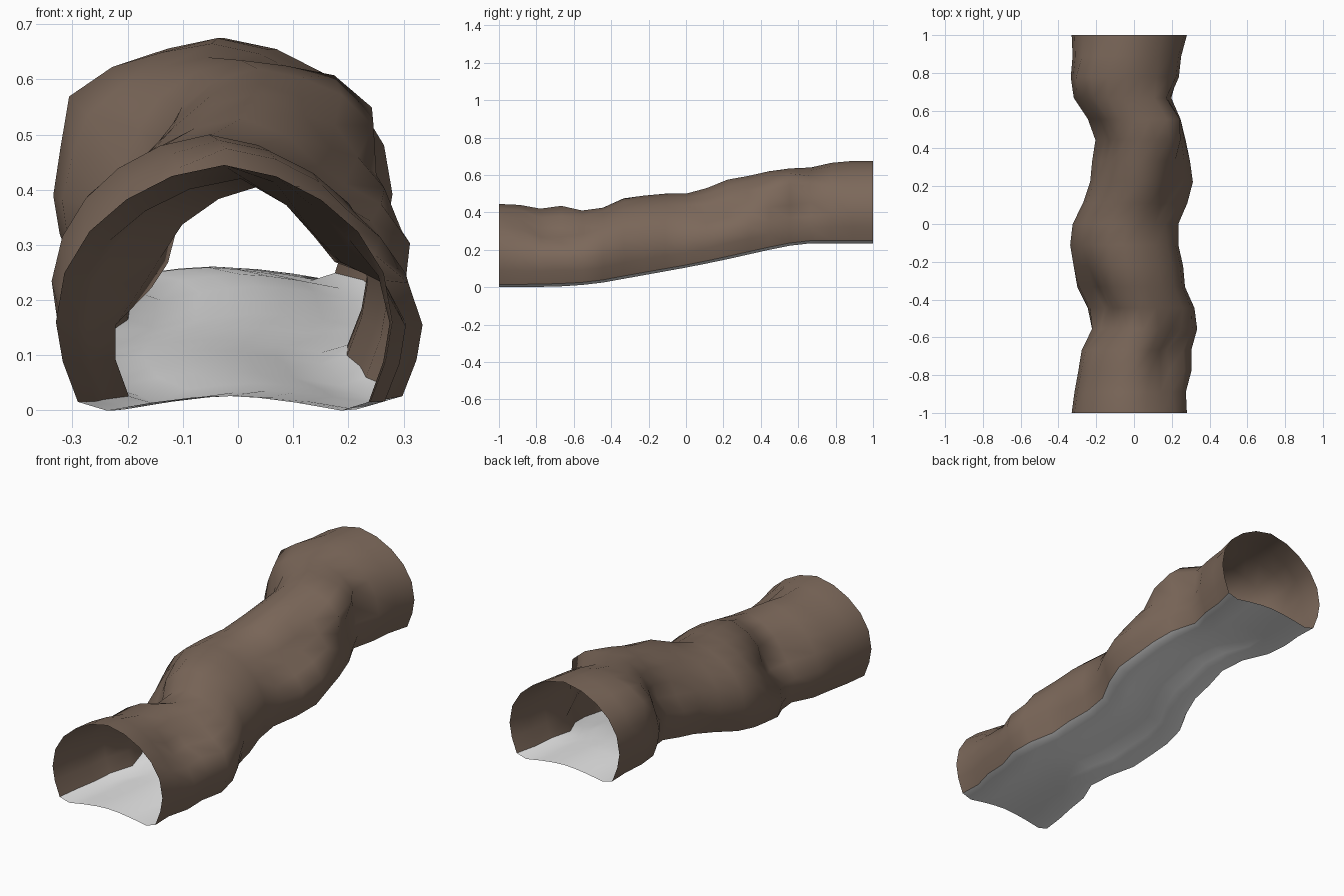
import bpy, bmesh, math

if "Cube" in bpy.data.objects:
    bpy.data.objects.remove(bpy.data.objects["Cube"])

# Measured outline at 19 stations from front (y=-1) to back (y=1)
LEFT = [-.33, -.315, -.295, -.28, -.235, -.26, -.315, -.33, -.34, -.325,
        -.27, -.235, -.23, -.215, -.25, -.32, -.335, -.325, -.33]
RIGHT = [.28, .275, .305, .305, .335, .32, .27, .26, .235, .235,
         .285, .315, .30, .285, .26, .21, .24, .25, .28]
TOP = [.445, .44, .42, .435, .41, .425, .475, .49, .50, .50,
       .53, .575, .595, .62, .635, .64, .665, .675, .675]
BASE = [0, 0, .002, .005, .012, .025, .045, .065, .085, .105,
        .127, .15, .175, .20, .222, .235, .235, .234, .233]
# Half arch and floor profile: (fraction of half width, fraction of height)
ARCH = [(.87, .035), (.96, .2), (1, .36), (.95, .56), (.80, .73), (.58, .86), (.31, .955), (0, 1)]
FLOOR = [(.87, .035), (.70, 0), (.42, .033), (.2, .052), (0, .06)]
# Dents (+) and lumps (-): side, y, height fraction, amount, y spread, height spread
DENTS = [(-1, -.40, .64, .11, .18, .24), (1, -.70, .77, .095, .15, .2),
         (1, .20, .72, .085, .15, .2), (1, .56, .47, .065, .13, .16),
         (-1, .42, .62, .06, .17, .2), (1, .55, .78, -.055, .12, .13),
         (-1, .77, .77, -.04, .1, .12)]


def mirror(half):
    return [(-u, v) for u, v in half] + half[-2::-1]


def point(i, u, v, dented):
    y = -1 + i / 9
    mid = (LEFT[i] + RIGHT[i]) / 2
    half = (RIGHT[i] - LEFT[i]) / 2
    h = TOP[i] - BASE[i]
    x, z = mid + u * half, BASE[i] + v * h
    if dented:
        cx, cz = mid, BASE[i] + .35 * h
        d = math.hypot(x - cx, z - cz)
        push = sum(a * math.exp(-((y - y0) / sy) ** 2 - ((v - v0) / sv) ** 2)
                   for s, y0, v0, a, sy, sv in DENTS if s * u > .05)
        x -= (x - cx) / d * push
        z -= (z - cz) / d * push
    return x, y, z


def material(name, col):
    m = bpy.data.materials.new(name)
    m.diffuse_color = (*col, 1)
    m.use_nodes = True
    m.node_tree.nodes["Principled BSDF"].inputs["Base Color"].default_value = m.diffuse_color
    return m


def loft(name, profile, mat, dented):
    bm = bmesh.new()
    rings = [[bm.verts.new(point(i, u, v, dented)) for u, v in profile] for i in range(19)]
    for a, b in zip(rings, rings[1:]):
        for k in range(len(profile) - 1):
            bm.faces.new((a[k], b[k], b[k + 1], a[k + 1]))
    if not dented:
        bmesh.ops.reverse_faces(bm, faces=bm.faces[:])
    for f in bm.faces:
        f.smooth = True
    me = bpy.data.meshes.new(name)
    bm.to_mesh(me)
    bm.free()
    me.materials.append(mat)
    ob = bpy.data.objects.new(name, me)
    bpy.context.collection.objects.link(ob)
    return ob


# Rock arch and the pale path beneath it
loft("tunnel_wall", mirror(ARCH), material("brown rock", (.20, .138, .102)), True)
loft("tunnel_floor", mirror(FLOOR), material("pale floor", (.8, .8, .8)), False)
